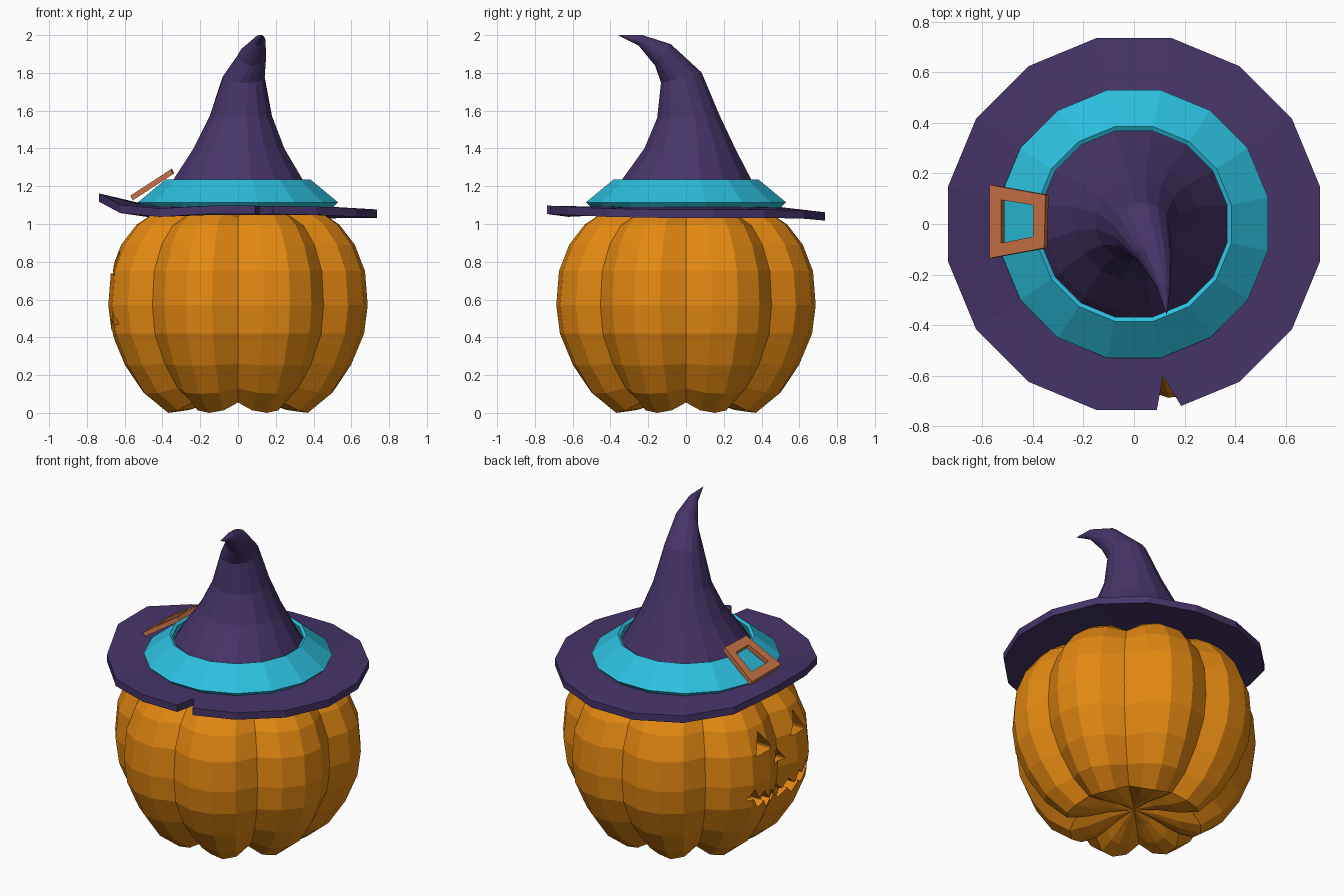
import bpy, bmesh
from math import sin, cos, pi, sqrt, radians

if "Cube" in bpy.data.objects:
    bpy.data.objects.remove(bpy.data.objects["Cube"])


def material(name, rgb):
    m = bpy.data.materials.new(name)
    m.diffuse_color = (*rgb, 1)
    m.use_nodes = True
    m.node_tree.nodes["Principled BSDF"].inputs["Base Color"].default_value = m.diffuse_color
    return m


ORANGE = material("pumpkin_orange", (0.78, 0.25, 0.006))
PURPLE = material("hat_purple", (0.062, 0.035, 0.14))
CYAN = material("band_cyan", (0.025, 0.52, 0.73))
COPPER = material("buckle_copper", (0.57, 0.17, 0.06))


def loft(name, rings, mat, closed=False, caps=False):
    """Skin a list of equal-length point rings; closed joins last to first."""
    bm = bmesh.new()
    vs = [[bm.verts.new(p) for p in ring] for ring in rings]
    n = len(rings[0])
    pairs = list(zip(vs, vs[1:])) + ([(vs[-1], vs[0])] if closed else [])
    for a, b in pairs:
        for i in range(n):
            j = (i + 1) % n
            bm.faces.new((a[i], a[j], b[j], b[i]))
    if caps:
        bm.faces.new(vs[0])
        bm.faces.new(vs[-1])
    bmesh.ops.remove_doubles(bm, verts=bm.verts, dist=1e-5)
    bmesh.ops.recalc_face_normals(bm, faces=bm.faces)
    me = bpy.data.meshes.new(name)
    bm.to_mesh(me)
    bm.free()
    me.materials.append(mat)
    ob = bpy.data.objects.new(name, me)
    bpy.context.collection.objects.link(ob)
    return ob


def carve(ob, cutter):
    cutter.hide_render = True
    mod = ob.modifiers.new("carve", 'BOOLEAN')
    mod.operation, mod.solver, mod.object = 'DIFFERENCE', 'EXACT', cutter
    bpy.context.view_layer.objects.active = ob
    bpy.ops.object.modifier_apply(modifier=mod.name)
    bpy.data.objects.remove(cutter)


ANG = [radians(11.25 + 22.5 * k) for k in range(16)]


def circle(r, z):
    return [(r * cos(a), r * sin(a), z) for a in ANG]


# Pumpkin: eight lobes, four facets each; (radius, z, crease depth, crease lift)
profile = [(0, .09, 0, 0), (.14, .06, .1, .025), (.28, .015, .14, .05), (.40, 0, .16, .055),
           (.53, .10, .15, .03), (.63, .25, .13, .01), (.70, .42, .11, 0), (.72, .57, .11, 0),
           (.705, .75, .11, 0), (.65, .89, .12, 0), (.565, 1.0, .13, -.01),
           (.47, 1.065, .14, -.03), (.33, 1.1, .14, -.04), (.15, 1.08, .1, -.02), (0, 1.05, 0, 0)]
groove = [1, .25, 0, .25]
rings = []
for r, z, c, lift in profile:
    ring = []
    for j in range(32):
        g, a = groove[j % 4], 2 * pi * j / 32
        ring.append((r * (1 - c * g) * cos(a), r * (1 - c * g) * sin(a), z + lift * g))
    rings.append(ring)
pumpkin = loft("pumpkin", rings, ORANGE)


# Carved face on the -x side: columns of (y, top z, bottom z)
def face_cutter(name, columns):
    def back(y, z):
        r = 0.6 - 0.25 * max(0, z - 0.6)
        return -sqrt(r * r - y * y)
    return loft(name, [[(-.9, y, t), (-.9, y, b), (back(y, b), y, b), (back(y, t), y, t)]
                       for y, t, b in columns], ORANGE, caps=True)


for s in (1, -1):
    carve(pumpkin, face_cutter("eye_cutter", [(s * .10, .746, .738), (s * .175, .86, .735),
                                              (s * .24, .738, .730)]))
carve(pumpkin, face_cutter("nose_cutter", [(-.05, .618, .61), (0, .69, .61), (.05, .618, .61)]))
mouth = []
for i in range(15):
    y = -.30 + .6 * i / 14
    mid = .41 + 1.0 * y * y + (.025 if i % 2 else -.025)
    half = .008 if i in (0, 14) else .032
    mouth.append((y, mid + half, mid - half))
carve(pumpkin, face_cutter("mouth_cutter", mouth))

# Hat brim: wavy sixteen-sided slab with a notch torn in the front edge
edge_z = [1.055, 1.055, 1.05, 1.04, 1.04, 1.05, 1.08, 1.14,
          1.14, 1.08, 1.06, 1.075, 1.075, 1.07, 1.06, 1.055]


def brim_ring(r, wave, dz):
    return [(r * cos(a), r * sin(a), 1.07 + wave * (e - 1.07) + dz) for a, e in zip(ANG, edge_z)]


brim = loft("hat_brim", [brim_ring(.40, 0, .022), brim_ring(.54, .2, .022), brim_ring(.75, 1, .022),
                         brim_ring(.75, 1, -.022), brim_ring(.54, .2, -.022),
                         brim_ring(.40, 0, -.022)], PURPLE, closed=True)
notch = [(.115, -.60), (.055, -.92), (.30, -.90)]
notch[1] = (.115 - .025 * 2, -.60 - .135 * 2)
notch[2] = (.115 + .072 * 2, -.60 - .12 * 2)
carve(brim, loft("notch_cutter", [[(x, y, z) for x, y in notch] for z in (.95, 1.25)],
                 PURPLE, caps=True))

# Hat cone: bent forward; (x, y, z, radius, tilt)
spine = [(0, 0, 1.07, .44, 0), (0, .003, 1.23, .352, 0), (.005, .02, 1.40, .245, 0),
         (.015, .012, 1.57, .168, .05), (.03, -.025, 1.775, .113, .25),
         (.078, -.122, 1.895, .072, .95), (.115, -.24, 1.972, .03, 1.2), (.13, -.36, 2.0, 0, 1.3)]
loft("hat_cone", [[(x + r * cos(a), y + r * sin(a) * cos(t), z + r * sin(a) * sin(t)) for a in ANG]
                  for x, y, z, r, t in spine], PURPLE)

# Hat band: sloping collar
loft("hat_band", [circle(r, z) for r, z in
                  [(.42, 1.08), (.51, 1.085), (.54, 1.115), (.392, 1.235), (.375, 1.225)]],
     CYAN, closed=True)

# Buckle: tapered square frame lying on the band
outer = [(-.57, .155), (-.35, .115), (-.355, -.095), (-.57, -.135)]
inner = [(-.525, .095), (-.40, .075), (-.40, -.05), (-.525, -.075)]


def buckle_ring(points, drop):
    return [(x + .5 * drop, y, 1.15 + .65 * (x + .57) - drop) for x, y in points]


loft("buckle", [buckle_ring(outer, 0), buckle_ring(inner, 0),
                buckle_ring(inner, .025), buckle_ring(outer, .025)], COPPER, closed=True)
